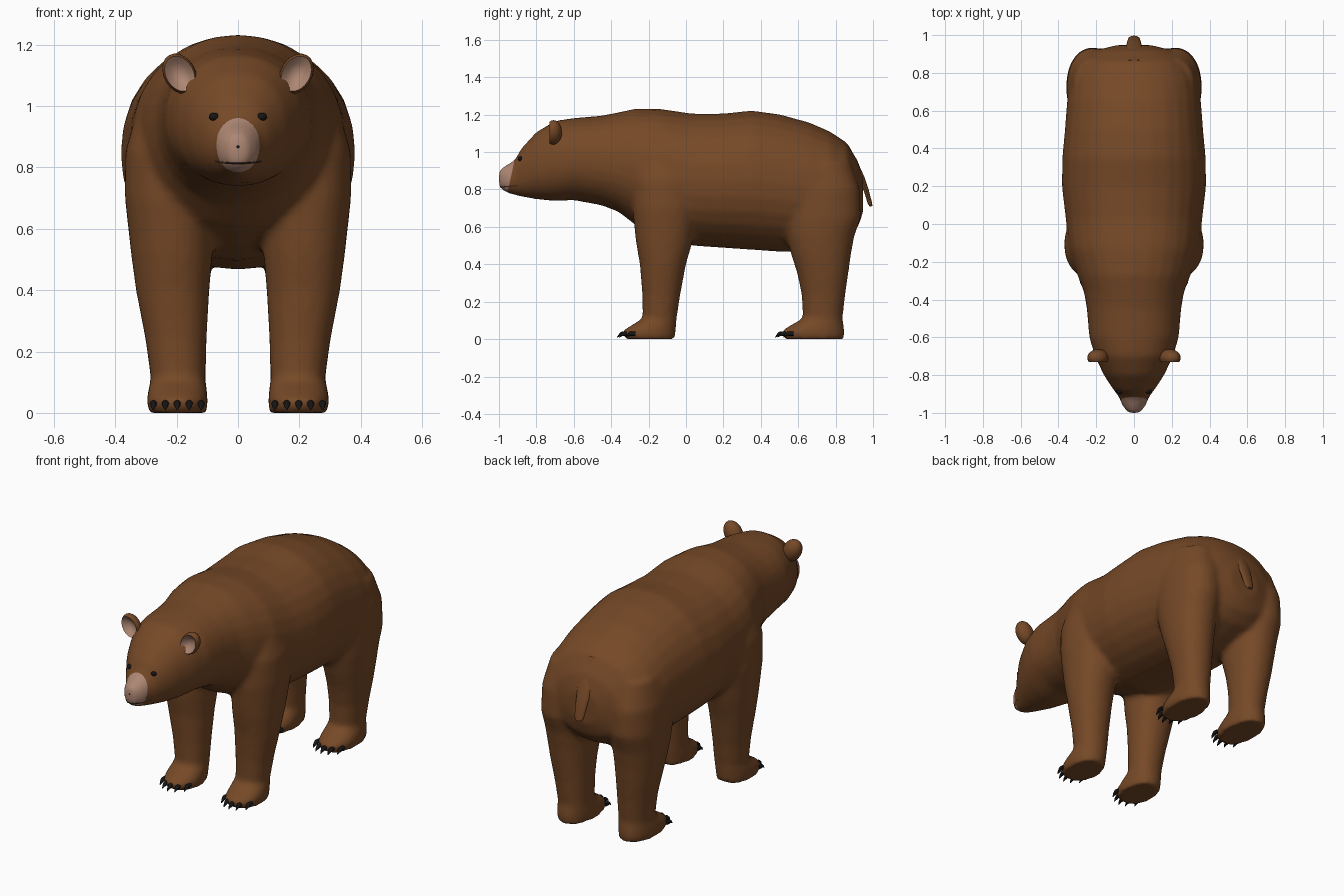
import bpy, bmesh, math
from mathutils import Vector, Matrix
from mathutils.bvhtree import BVHTree

if "Cube" in bpy.data.objects:
    bpy.data.objects.remove(bpy.data.objects["Cube"])


def material(name, rgb):
    m = bpy.data.materials.new(name)
    m.diffuse_color = (*rgb, 1)
    m.use_nodes = True
    m.node_tree.nodes["Principled BSDF"].inputs["Base Color"].default_value = m.diffuse_color
    return m


FUR = material("brown fur", (0.18, 0.066, 0.02))
PALE = material("pale muzzle", (0.42, 0.24, 0.17))
BLACK = material("black", (0.008, 0.007, 0.007))
LIP = material("dark lip", (0.04, 0.018, 0.01))


def finish(bm, name, mats, angle=60):
    me = bpy.data.meshes.new(name)
    bmesh.ops.recalc_face_normals(bm, faces=bm.faces)
    bm.to_mesh(me)
    bm.free()
    ob = bpy.data.objects.new(name, me)
    bpy.context.collection.objects.link(ob)
    for m in mats:
        me.materials.append(m)
    bpy.ops.object.select_all(action='DESELECT')
    ob.select_set(True)
    bpy.context.view_layer.objects.active = ob
    bpy.ops.object.shade_smooth_by_angle(angle=math.radians(angle))
    return ob


def loft(bm, rings):
    """Skin a closed tube through rings of points."""
    loops = [[bm.verts.new(p) for p in r] for r in rings]
    n = len(loops[0])
    for a, b in zip(loops, loops[1:]):
        for i in range(n):
            j = (i + 1) % n
            bm.faces.new((a[i], a[j], b[j], b[i]))
    bm.faces.new(loops[0][::-1])
    bm.faces.new(loops[-1])


def oval(n=28, e=2.15):
    """Unit superellipse."""
    out = []
    for i in range(n):
        c, s = math.cos(i * math.tau / n), math.sin(i * math.tau / n)
        out.append((math.copysign(abs(c) ** (2 / e), c), math.copysign(abs(s) ** (2 / e), s)))
    return out


def ball(bm, loc, radii, rot=Matrix.Identity(4), seg=16):
    bmesh.ops.create_uvsphere(bm, u_segments=seg, v_segments=seg // 2 + 2, radius=1,
                              matrix=Matrix.Translation(loc) @ rot @ Matrix.Diagonal((*radii, 1)))


# Trunk, neck and head: (y, half width, top, bottom)
trunk = [(-1.0, .032, .905, .81), (-.96, .062, .93, .783), (-.915, .08, .957, .77),
         (-.88, .107, 1.02, .762), (-.8, .16, 1.107, .748), (-.7, .207, 1.167, .738),
         (-.6, .237, 1.182, .743), (-.45, .25, 1.195, .715), (-.36, .265, 1.213, .68),
         (-.27, .30, 1.232, .61), (-.13, .345, 1.23, .55), (.03, .362, 1.206, .50),
         (.2, .382, 1.206, .488), (.35, .38, 1.222, .478), (.5, .366, 1.202, .467),
         (.66, .354, 1.158, .47), (.77, .338, 1.11, .50), (.86, .295, 1.05, .54),
         (.92, .2, .95, .6), (.947, .09, .86, .68)]
# Legs with paws: (z, x centre, half width, front y, back y)
front_leg = [(0, .197, .096, -.325, -.06), (.04, .198, .1, -.345, -.055), (.075, .197, .096, -.29, -.052),
             (.11, .195, .089, -.232, -.05), (.24, .202, .1, -.234, -.03), (.4, .213, .12, -.247, 0),
             (.52, .216, .133, -.268, .035), (.7, .224, .145, -.287, .07), (.85, .23, .138, -.285, .07),
             (1.0, .2, .125, -.25, .03)]
hind_leg = [(0, .197, .096, .525, .845), (.04, .198, .1, .505, .848), (.075, .197, .096, .56, .843),
            (.11, .195, .089, .625, .837), (.24, .202, .1, .618, .852), (.35, .21, .113, .595, .868),
            (.45, .214, .125, .563, .882), (.55, .216, .136, .535, .9), (.65, .218, .141, .515, .935),
            (.8, .215, .141, .5, .93), (.95, .19, .13, .55, .88)]
bm = bmesh.new()
loft(bm, [[(w * c, y, (t + b) / 2 + (t - b) / 2 * s) for c, s in oval()] for y, w, t, b in trunk])
for side in (-1, 1):
    for leg in (front_leg, hind_leg):
        loft(bm, [[(side * (x + w * c), (f + k) / 2 + (k - f) / 2 * s, z) for c, s in oval()]
                  for z, x, w, f, k in leg])
body = finish(bm, "body", [FUR, PALE])

# Fuse the trunk and legs into one soft skin
r = body.modifiers.new("fuse", 'REMESH')
r.mode = 'VOXEL'
r.voxel_size = 0.015
s = body.modifiers.new("soften", 'SMOOTH')
s.factor, s.iterations = 0.5, 7
for m in ("fuse", "soften"):
    bpy.ops.object.modifier_apply(modifier=m)

# Cut the muzzle boundary and colour everything in front of it
bm = bmesh.new()
bm.from_mesh(body.data)
for v in bm.verts:
    v.co.z = max(v.co.z, 0)
cut_co, cut_no = Vector((0, -.918, .95)), Vector((0, -1, .22)).normalized()
bmesh.ops.bisect_plane(bm, geom=bm.verts[:] + bm.edges[:] + bm.faces[:], plane_co=cut_co, plane_no=cut_no)
for f in bm.faces:
    f.smooth = True
    f.material_index = int((f.calc_center_median() - cut_co).dot(cut_no) > 0)
bm.to_mesh(body.data)
skin = BVHTree.FromBMesh(bm)
bm.free()

# Ears: flattened balls with a hollow pale front
for side, name in ((-1, "left_ear"), (1, "right_ear")):
    bm = bmesh.new()
    rot = Matrix.Rotation(side * math.radians(30), 4, 'Y')
    ball(bm, (0, 0, 0), (1, 1, 1), Matrix.Rotation(math.pi / 2, 4, 'X'), 20)
    for f in bm.faces:
        f.material_index = int(f.calc_center_median().y < -.5)
    for v in bm.verts:
        if v.co.y < -.55:
            v.co.y = -.55 + (-.55 - v.co.y) * 1.6
    bm.transform(Matrix.Translation((side * .19, -.708, 1.105)) @ rot @ Matrix.Diagonal((.052, .045, .07, 1)))
    finish(bm, name, [FUR, PALE])

# Eyes set on the face surface
for side, name in ((-1, "left_eye"), (1, "right_eye")):
    hit = skin.ray_cast(Vector((side * .078, -2, .965)), Vector((0, 1, 0)))[0]
    bm = bmesh.new()
    ball(bm, hit, (.017, .012, .013))
    finish(bm, name, [BLACK])

# Nose
bm = bmesh.new()
ball(bm, (0, -.978, .866), (.033, .022, .024))
finish(bm, "nose", [BLACK])

# Mouth line wrapped round the muzzle
pts = []
for i in range(-8, 9):
    a = math.radians(i * 9)
    d = Vector((math.sin(a), -math.cos(a), 0))
    hit = skin.ray_cast(Vector((0, -.88, .813 + .008 * abs(i) / 8)) + d * .4, -d)[0]
    if hit:
        pts.append(hit)
bm = bmesh.new()
loft(bm, [[p + Vector((0, .004 * math.sin(k * math.pi / 2), .004 * math.cos(k * math.pi / 2)))
           for k in range(4)] for p in pts])
finish(bm, "mouth", [LIP])

# Tail: (y, z, half width, half thickness)
tail = [(.85, 1.03, .06, .02), (.905, .93, .05, .018), (.94, .86, .042, .015),
        (.965, .79, .036, .013), (.984, .725, .03, .011), (.99, .71, .018, .007)]
bm = bmesh.new()
loft(bm, [[(w * c, y + t * s, z + t * s * .35) for c, s in oval(14, 2)] for y, z, w, t in tail])
finish(bm, "tail", [FUR])

# Claws: five small curved spikes on each paw
for side, sn in ((-1, "left"), (1, "right")):
    for front, fn in ((-.335, "front"), (.51, "hind")):
        bm = bmesh.new()
        for k in range(-2, 3):
            x, y = side * .198 + k * .039, front + .011 * k * k
            path = [(.02, .03, .012), (-.008, .03, .012), (-.022, .022, .008), (-.033, .01, .002)]
            loft(bm, [[(x + rad * c, y + dy, z + rad * s) for c, s in oval(8, 2)] for dy, z, rad in path])
        finish(bm, f"{sn}_{fn}_claws", [BLACK])
